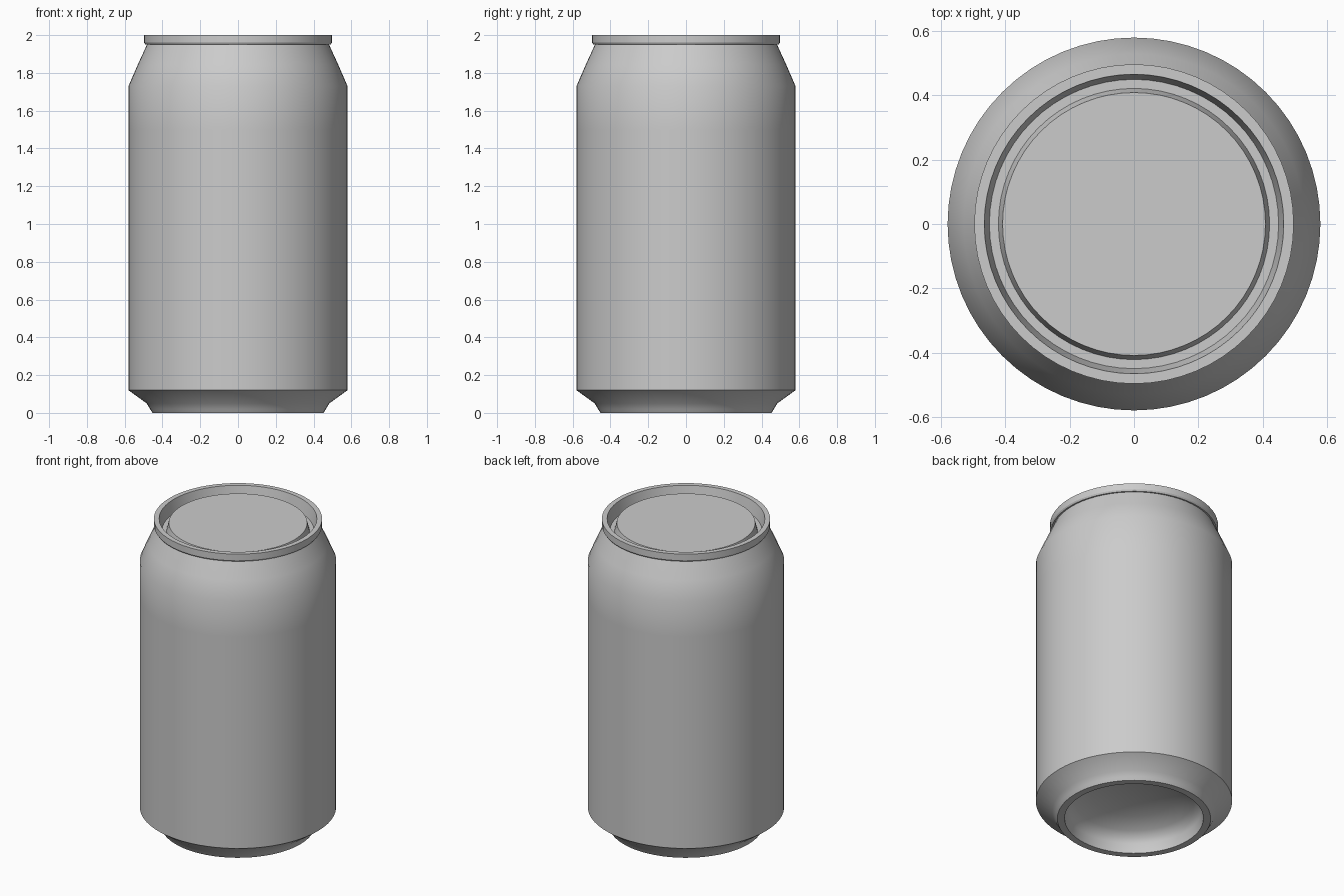
import bpy
import bmesh
import math

if "Cube" in bpy.data.objects:
    bpy.data.objects.remove(bpy.data.objects["Cube"], do_unlink=True)

SEGMENTS = 64

# Plain grey metal
metal = bpy.data.materials.new("grey_metal")
colour = (0.6, 0.6, 0.6, 1.0)
metal.diffuse_color = colour
metal.use_nodes = True
metal.node_tree.nodes["Principled BSDF"].inputs["Base Color"].default_value = colour


def lathe(name, profile):
    """Spin (radius, height) points, listed from underside to top, about z."""
    bm = bmesh.new()
    rings = []
    for r, z in profile:
        if r == 0:
            rings.append([bm.verts.new((0, 0, z))] * SEGMENTS)
        else:
            angles = [2 * math.pi * j / SEGMENTS for j in range(SEGMENTS)]
            rings.append([bm.verts.new((r * math.cos(a), r * math.sin(a), z)) for a in angles])
    for low, high in zip(rings, rings[1:]):
        for j in range(SEGMENTS):
            k = (j + 1) % SEGMENTS
            corners = [low[j], low[k], high[k], high[j]]
            bm.faces.new(list(dict.fromkeys(corners)))
    mesh = bpy.data.meshes.new(name)
    bm.to_mesh(mesh)
    bm.free()
    mesh.materials.append(metal)
    obj = bpy.data.objects.new(name, mesh)
    bpy.context.collection.objects.link(obj)
    bpy.ops.object.select_all(action='DESELECT')
    obj.select_set(True)
    bpy.context.view_layer.objects.active = obj
    bpy.ops.object.shade_smooth_by_angle(angle=math.radians(30))
    return obj


# Domed hollow underside and the ring it stands on
lathe("base", [(0, 0.19), (0.12, 0.185), (0.25, 0.16), (0.35, 0.12), (0.385, 0.09),
               (0.40, 0.06), (0.41, 0), (0.453, 0), (0.465, 0.02), (0.483, 0.05),
               (0.58, 0.12)])

# Straight wall and tapered shoulder
lathe("body", [(0.58, 0.12), (0.58, 1.5), (0.58, 1.73), (0.53, 1.845), (0.482, 1.95)])

# Rolled rim with its inner wall
lathe("rim", [(0.482, 1.95), (0.491, 1.95), (0.497, 1.96), (0.497, 2.0),
              (0.466, 2.0), (0.45, 1.92)])

# Groove and raised lid panel
lathe("lid", [(0.45, 1.92), (0.422, 1.92), (0.409, 1.973), (0, 1.973)][::-1][::-1])
